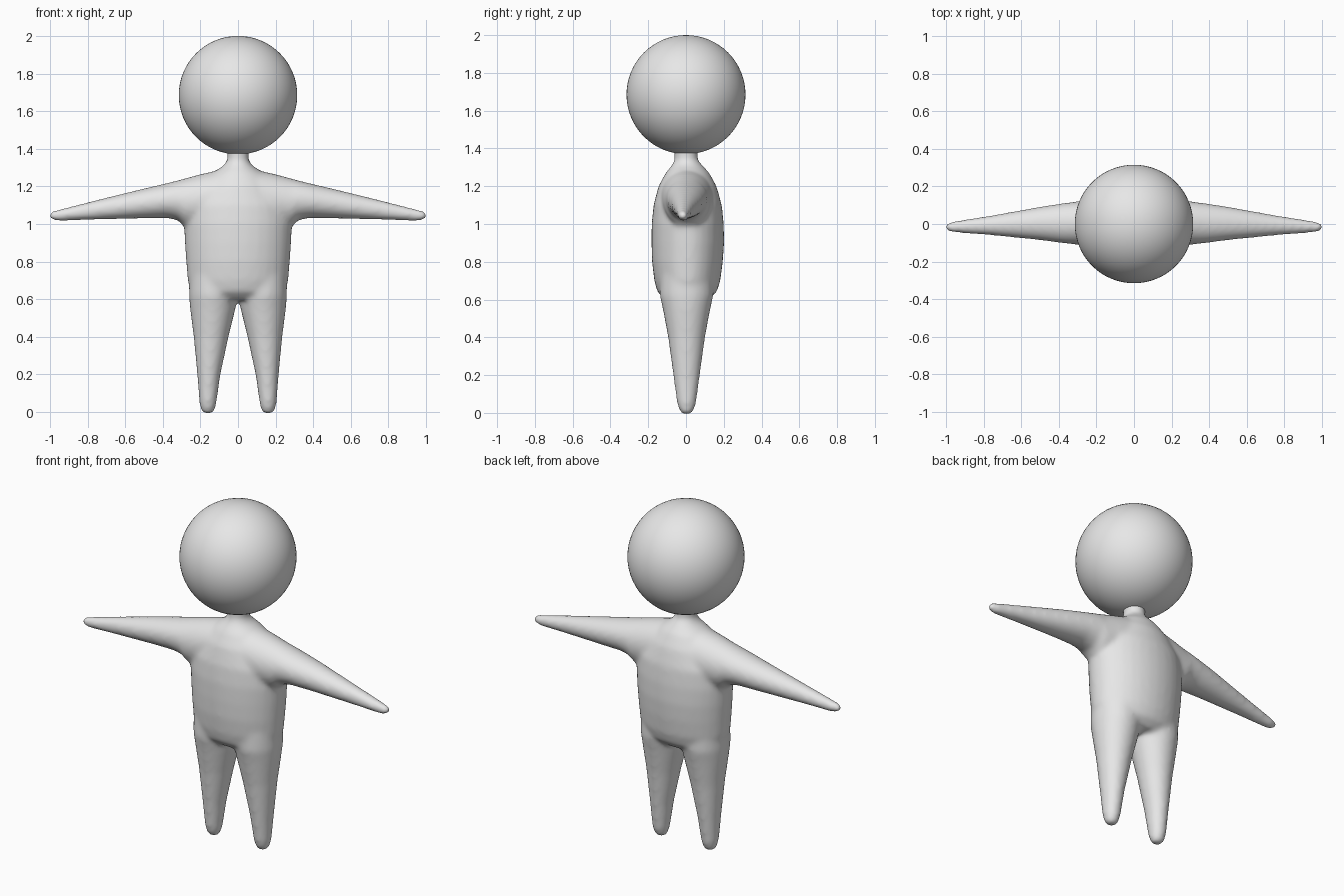
import bpy, bmesh, math
from mathutils import Vector

cube = bpy.data.objects.get("Cube")
if cube:
    bpy.data.objects.remove(cube, do_unlink=True)

grey = bpy.data.materials.new("plain grey")
grey.use_nodes = True
grey.diffuse_color = (0.8, 0.8, 0.8, 1)
grey.node_tree.nodes["Principled BSDF"].inputs["Base Color"].default_value = (0.8, 0.8, 0.8, 1)


def loft(bm, rings, u, v, sides=32):
    """Skin a closed tube through ellipses: (centre, radius along u, radius along v)."""
    loops = []
    for centre, ru, rv in rings:
        loop = []
        for i in range(sides):
            a = math.tau * i / sides
            loop.append(bm.verts.new(Vector(centre) + u * ru * math.cos(a) + v * rv * math.sin(a)))
        loops.append(loop)
    for a, b in zip(loops, loops[1:]):
        for i in range(sides):
            j = (i + 1) % sides
            bm.faces.new((a[i], a[j], b[j], b[i]))
    bm.faces.new(loops[0][::-1])
    bm.faces.new(loops[-1])


X, Y, Z = Vector((1, 0, 0)), Vector((0, 1, 0)), Vector((0, 0, 1))
bm = bmesh.new()

# Torso and neck: height, half width, front y, back y
torso = [(0.6, 0.2, -0.11, 0.12), (0.64, 0.25, -0.152, 0.163), (0.7, 0.268, -0.168, 0.182),
         (0.8, 0.276, -0.18, 0.195), (0.9, 0.283, -0.183, 0.202), (1.0, 0.288, -0.182, 0.2),
         (1.1, 0.28, -0.172, 0.19), (1.2, 0.21, -0.146, 0.162), (1.27, 0.14, -0.108, 0.124),
         (1.31, 0.078, -0.076, 0.088), (1.34, 0.056, -0.06, 0.062), (1.42, 0.062, -0.062, 0.062)]
loft(bm, [((0, (f + b) / 2, z), w, (b - f) / 2) for z, w, f, b in torso], X, Y)

# Legs: height, centre x, half width, half depth
leg = [(-0.008, 0.16, 0.022, 0.022), (0.008, 0.16, 0.037, 0.036), (0.05, 0.16, 0.046, 0.051),
       (0.2, 0.155, 0.062, 0.071), (0.4, 0.143, 0.093, 0.098), (0.55, 0.134, 0.121, 0.126),
       (0.62, 0.131, 0.13, 0.142), (0.72, 0.13, 0.13, 0.14)]
# Arms: x, centre y, half depth, bottom z, top z
arm = [(0.0, 0.005, 0.14, 1.0, 1.29), (0.1, 0.005, 0.14, 1.0, 1.287), (0.2, 0.005, 0.13, 0.98, 1.265),
       (0.285, 0.005, 0.118, 0.985, 1.242), (0.32, 0.005, 0.113, 1.02, 1.232),
       (0.38, 0.004, 0.106, 1.032, 1.217), (0.5, 0.003, 0.089, 1.03, 1.189),
       (0.75, -0.007, 0.054, 1.023, 1.128), (0.95, -0.015, 0.031, 1.016, 1.078),
       (0.985, -0.016, 0.025, 1.02, 1.069), (1.005, -0.016, 0.014, 1.032, 1.058)]
for side in (-1, 1):
    loft(bm, [((side * x, 0.003, z), w, d) for z, x, w, d in leg], X, Y)
    loft(bm, [((side * x, y, (lo + hi) / 2), d, (hi - lo) / 2) for x, y, d, lo, hi in arm], Y, Z)
bmesh.ops.recalc_face_normals(bm, faces=bm.faces)

mesh = bpy.data.meshes.new("body")
bm.to_mesh(mesh)
bm.free()
body = bpy.data.objects.new("body", mesh)
bpy.context.collection.objects.link(body)
mesh.materials.append(grey)

# Fuse the limbs into one soft skin
fuse = body.modifiers.new("fuse", 'REMESH')
fuse.mode = 'VOXEL'
fuse.voxel_size = 0.012
fuse.use_smooth_shade = True
soften = body.modifiers.new("soften", 'SMOOTH')
soften.factor = 0.5
soften.iterations = 14

# Head
bpy.ops.mesh.primitive_uv_sphere_add(segments=64, ring_count=32, radius=0.315, location=(0, 0, 1.685))
head = bpy.context.object
head.name = "head"
head.data.materials.append(grey)
bpy.ops.object.shade_smooth()
